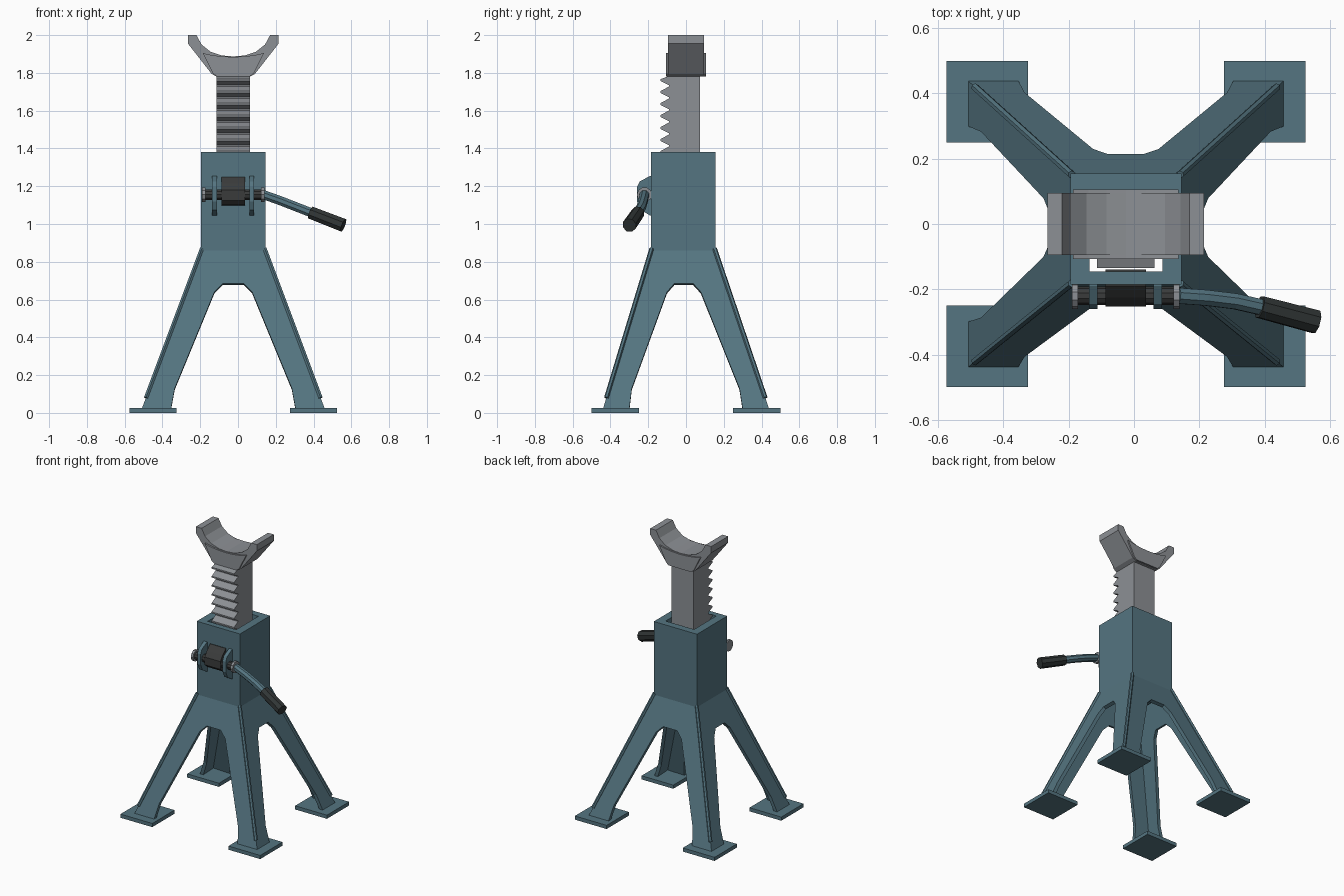
import bpy, bmesh, math
from mathutils import Vector

if "Cube" in bpy.data.objects:
    bpy.data.objects.remove(bpy.data.objects["Cube"])

CX = -0.025          # axis of the stand
TY = -0.015          # tube centre in y


def material(name, rgb):
    m = bpy.data.materials.new(name)
    m.diffuse_color = (*rgb, 1)
    m.use_nodes = True
    m.node_tree.nodes["Principled BSDF"].inputs["Base Color"].default_value = m.diffuse_color
    return m


TEAL = material("teal paint", (0.09, 0.178, 0.22))
STEEL = material("grey steel", (0.265, 0.28, 0.30))
DARK = material("dark steel", (0.042, 0.044, 0.044))
RUBBER = material("black rubber", (0.030, 0.036, 0.036))


def finish(name, bm, mat):
    bmesh.ops.recalc_face_normals(bm, faces=bm.faces)
    me = bpy.data.meshes.new(name)
    bm.to_mesh(me)
    bm.free()
    me.materials.append(mat)
    ob = bpy.data.objects.new(name, me)
    bpy.context.collection.objects.link(ob)
    return ob


def prism(name, pts, axis, lo, hi, mat):
    """Extrude a 2D profile: axis 'x' takes (y,z), 'y' takes (x,z), 'z' takes (x,y)."""
    def co(p, d):
        return {'x': (d, p[0], p[1]), 'y': (p[0], d, p[1]), 'z': (p[0], p[1], d)}[axis]
    bm = bmesh.new()
    a = [bm.verts.new(co(p, lo)) for p in pts]
    b = [bm.verts.new(co(p, hi)) for p in pts]
    bm.faces.new(a)
    bm.faces.new(b)
    for i in range(len(pts)):
        j = (i + 1) % len(pts)
        bm.faces.new((a[i], a[j], b[j], b[i]))
    return finish(name, bm, mat)


def rect(x0, x1, y0, y1):
    return [(x0, y0), (x1, y0), (x1, y1), (x0, y1)]


def rod(name, path, radii, sides, mat):
    """Faceted round bar through the path points."""
    path = [Vector(p) for p in path]
    bm = bmesh.new()
    rings = []
    for i, p in enumerate(path):
        d = path[min(i + 1, len(path) - 1)] - path[max(i - 1, 0)]
        d.normalize()
        u = d.cross(Vector((0, 1, 0))).normalized()
        v = d.cross(u)
        rings.append([bm.verts.new(p + radii[i] * (u * math.cos(t) + v * math.sin(t)))
                      for t in [2 * math.pi * (k + 0.5) / sides for k in range(sides)]])
    for r, s in zip(rings, rings[1:]):
        for k in range(sides):
            n = (k + 1) % sides
            bm.faces.new((r[k], r[n], s[n], s[k]))
    bm.faces.new(rings[0])
    bm.faces.new(rings[-1])
    return finish(name, bm, mat)


# --- hollow square tube ---
outer = rect(CX - 0.17, CX + 0.17, TY - 0.17, TY + 0.17)
inner = rect(CX - 0.112, CX + 0.112, -0.145, 0.105)
bm = bmesh.new()
rings = [[bm.verts.new((x, y, z)) for x, y in r]
         for r, z in ((outer, 0.86), (outer, 1.38), (inner, 1.38), (inner, 0.86))]
for i in range(4):
    r, s = rings[i], rings[(i + 1) % 4]
    for k in range(4):
        n = (k + 1) % 4
        bm.faces.new((r[k], r[n], s[n], s[k]))
finish("tube_body", bm, TEAL)

# --- flared leg skirt: four arched sheets, welded at the corners ---
ZT, ZB = 0.86, 0.02


def flare(z):
    """Half widths and y centre of the skirt at height z."""
    t = (ZT - z) / (ZT - ZB)
    return 0.17 + 0.315 * t, 0.17 + 0.27 * t, TY * (1 - t)


front_arch = [(0.33, ZB), (0.31, 0.13), (0.10, 0.64), (0.055, 0.685)]
side_arch = [(0.30, ZB), (0.285, 0.13), (0.09, 0.64), (0.05, 0.685)]
bm = bmesh.new()
for s in (-1, 1):
    half = [(flare(ZT)[0], ZT), (flare(ZB)[0], ZB)] + front_arch
    pts = half + [(-w, z) for w, z in reversed(half)]
    f = [bm.verts.new((CX + w, flare(z)[2] + s * flare(z)[1], z)) for w, z in pts]
    bm.faces.new(f if s > 0 else f[::-1])
    half = [(flare(ZT)[1], ZT), (flare(ZB)[1], ZB)] + side_arch
    pts = half + [(-w, z) for w, z in reversed(half)]
    f = [bm.verts.new((CX + s * flare(z)[0], flare(z)[2] + w, z)) for w, z in pts]
    bm.faces.new(f[::-1] if s > 0 else f)
bmesh.ops.remove_doubles(bm, verts=bm.verts, dist=1e-4)
bm.normal_update()
for f in bm.faces:                      # all faces point away from the axis
    c = f.calc_center_median() - Vector((CX, 0, 0))
    if f.normal.x * c.x + f.normal.y * c.y < 0:
        f.normal_flip()
me = bpy.data.meshes.new("leg_skirt")
bm.to_mesh(me)
bm.free()
me.materials.append(TEAL)
skirt = bpy.data.objects.new("leg_skirt", me)
bpy.context.collection.objects.link(skirt)
mod = skirt.modifiers.new("sheet thickness", 'SOLIDIFY')
mod.thickness = 0.025
mod.offset = -1

# --- foot plates and corner weld beads ---
for sx in (-1, 1):
    for sy in (-1, 1):
        x, y = CX + sx * 0.425, sy * 0.375
        prism("foot_plate", rect(x - 0.125, x + 0.125, y - 0.125, y + 0.125), 'z', 0, 0.026, TEAL)
        path = []
        for z in (0.87, 0.08):
            hx, hy, cy = flare(z)
            path.append((CX + sx * hx, cy + sy * hy, z))
        rod("corner_weld", path, (0.012, 0.012), 6, TEAL)

# --- ratchet post with teeth on the front ---
P = 0.0635
prof = [(0.075, 0.88), (0.075, 1.785), (-0.085, 1.785)]
for i in range(14):
    z = 1.775 - i * P
    prof += [(-0.135, z - 0.008), (-0.135, z - 0.018), (-0.09, z - 0.040), (-0.09, z - 0.047)]
prof.append((-0.09, 0.88))
prism("ratchet_post", prof, 'x', CX - 0.088, CX + 0.088, STEEL)

# --- saddle ---
def both(half):
    return [(CX + x, z) for x, z in half] + [(CX - x, z) for x, z in reversed(half) if x > 0]


saddle = [(0.088, 1.78), (0.115, 1.795), (0.24, 1.955), (0.24, 2.0), (0.195, 2.0),
          (0.168, 1.95), (0.12, 1.912), (0.06, 1.892), (0.0, 1.887)]
prism("saddle", both(saddle), 'y', -0.095, 0.095, STEEL)
rib = [(0.088, 1.782), (0.108, 1.797), (0.162, 1.905), (0.115, 1.894), (0.06, 1.887), (0.0, 1.884)]
prism("saddle_rib", both(rib), 'y', -0.107, 0.105, STEEL)

# --- ratchet: ears, pawl, pin and washers ---
PY, PZ = -0.22, 1.155
ear = [(-0.145, 1.255), (-0.19, 1.255), (-0.245, 1.225), (-0.26, 1.195),
       (-0.26, 1.12), (-0.24, 1.075), (-0.19, 1.045), (-0.145, 1.045)]
for x in (-0.125, 0.073):
    prism("pivot_ear", ear, 'x', x - 0.013, x + 0.013, TEAL)
pawl = [(-0.14, 1.245), (-0.19, 1.25), (-0.225, 1.215), (-0.252, 1.18),
        (-0.252, 1.125), (-0.225, 1.1), (-0.14, 1.095)]
prism("pawl", pawl, 'x', CX - 0.062, CX + 0.062, DARK)
rod("pivot_pin", [(-0.18, PY, PZ), (0.135, PY, PZ)], (0.028, 0.028), 10, DARK)
for x in (-0.181, 0.13):
    rod("pin_washer", [(x - 0.009, PY, PZ), (x + 0.009, PY, PZ)], (0.04, 0.04), 10, STEEL)

# --- handle and grip ---
rod("handle", [(0.135, PY, PZ), (0.22, -0.226, 1.125), (0.31, -0.237, 1.09), (0.42, -0.262, 1.047)],
    (0.026,) * 4, 8, TEAL)
rod("grip", [(0.385, -0.254, 1.060), (0.558, -0.300, 0.993)], (0.036, 0.038), 8, RUBBER)
